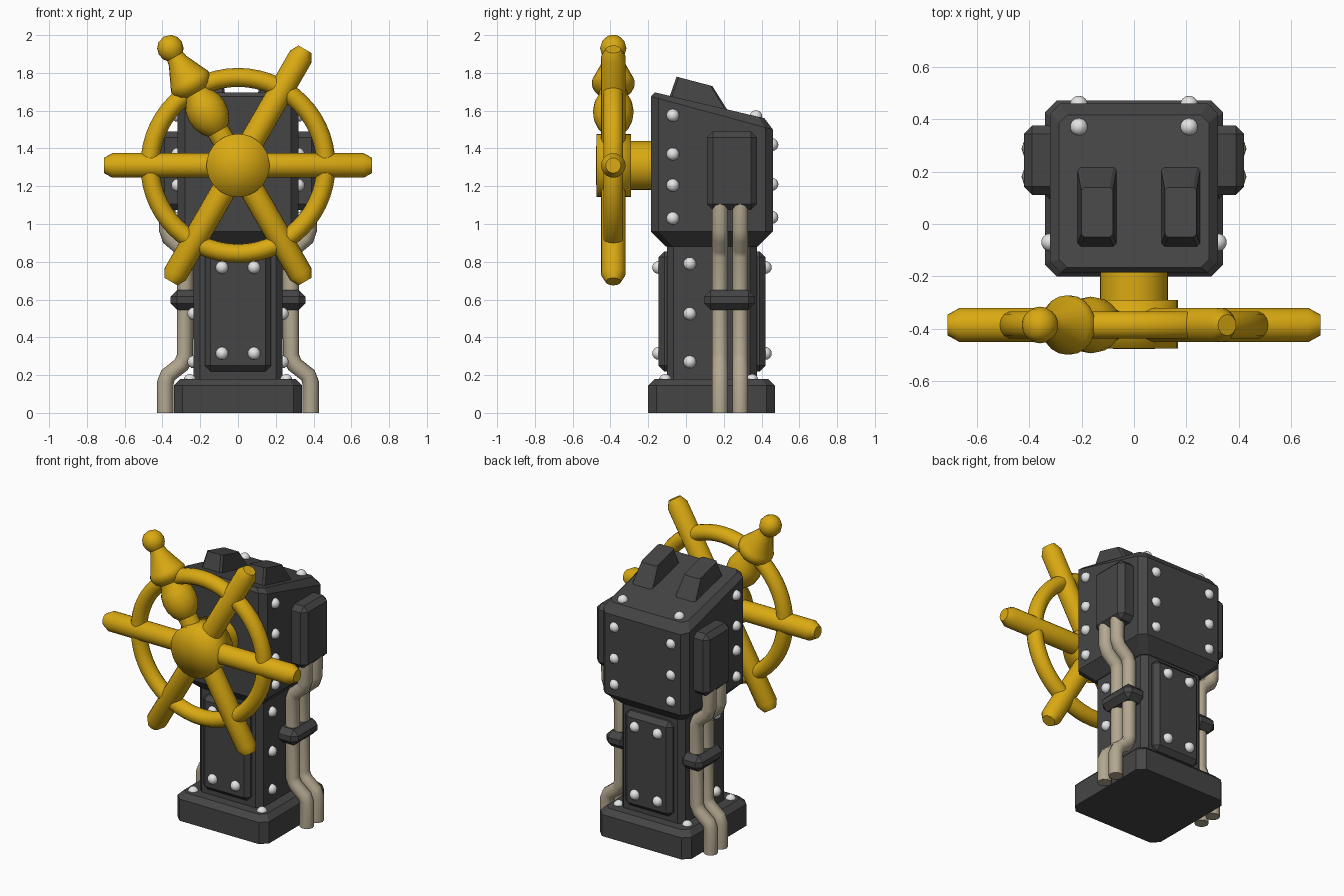
import bpy, bmesh, math
from mathutils import Matrix, Vector

if "Cube" in bpy.data.objects:
    bpy.data.objects.remove(bpy.data.objects["Cube"])


def material(name, rgb):
    m = bpy.data.materials.new(name)
    m.diffuse_color = (*rgb, 1)
    m.use_nodes = True
    m.node_tree.nodes["Principled BSDF"].inputs["Base Color"].default_value = m.diffuse_color
    return m


IRON = material("dark_iron", (0.06, 0.06, 0.06))
GOLD = material("yellow_paint", (0.70, 0.40, 0.006))
PIPE = material("beige_pipe", (0.45, 0.39, 0.28))
STEEL = material("pale_rivet", (0.78, 0.78, 0.78))


def finish(bm, name, mat, smooth=None):
    bmesh.ops.recalc_face_normals(bm, faces=bm.faces)
    me = bpy.data.meshes.new(name)
    bm.to_mesh(me)
    bm.free()
    me.materials.append(mat)
    ob = bpy.data.objects.new(name, me)
    bpy.context.collection.objects.link(ob)
    if smooth:
        bpy.ops.object.select_all(action='DESELECT')
        ob.select_set(True)
        bpy.context.view_layer.objects.active = ob
        bpy.ops.object.shade_smooth_by_angle(angle=math.radians(smooth))
    return ob


def loft(rings):
    """Stack of corner-cut rectangles: (x centre, half x, y0, y1, cut, z front, z back)."""
    bm = bmesh.new()
    loops = []
    for cx, hx, y0, y1, c, zf, zb in rings:
        pts = [(-hx + c, y0), (hx - c, y0), (hx, y0 + c), (hx, y1 - c),
               (hx - c, y1), (-hx + c, y1), (-hx, y1 - c), (-hx, y0 + c)]
        loops.append([bm.verts.new((cx + x, y, zf + (zb - zf) * (y - y0) / (y1 - y0)))
                      for x, y in pts])
    for a, b in zip(loops, loops[1:]):
        for i in range(8):
            j = (i + 1) % 8
            bm.faces.new((a[i], a[j], b[j], b[i]))
    bm.faces.new(loops[0][::-1])
    bm.faces.new(loops[-1])
    bmesh.ops.recalc_face_normals(bm, faces=bm.faces)
    return bm


def box(name, x, y, z, bevel):
    """Chamfered box from (min, max) ranges."""
    bm = bmesh.new()
    bmesh.ops.create_cube(bm, size=1)
    for v in bm.verts:
        for k, (lo, hi) in enumerate((x, y, z)):
            v.co[k] = lo if v.co[k] < 0 else hi
    bmesh.ops.bevel(bm, geom=bm.edges[:], offset=bevel, segments=1, affect='EDGES')
    return finish(bm, name, IRON)


def lathe(name, profile, place, mat, sides=20, smooth=40):
    """Turn (distance along axis, radius) points around local z."""
    bm = bmesh.new()
    vs = [bm.verts.new((r, 0, d)) for d, r in profile]
    es = [bm.edges.new(p) for p in zip(vs, vs[1:])]
    bmesh.ops.spin(bm, geom=vs + es, cent=(0, 0, 0), axis=(0, 0, 1),
                   angle=math.tau, steps=sides)
    bmesh.ops.remove_doubles(bm, verts=bm.verts, dist=1e-4)
    bmesh.ops.transform(bm, matrix=place, verts=bm.verts)
    return finish(bm, name, mat, smooth)


# Pedestal: base, column and head
finish(loft([(0, .34, -.2, .47, .045, 0, 0), (0, .34, -.2, .47, .045, .145, .145),
             (0, .305, -.165, .435, .035, .18, .18)]), "base", IRON)
finish(loft([(0, .235, -.1, .375, .035, .15, .15),
             (0, .235, -.1, .375, .035, .92, .92)]), "column", IRON)
finish(loft([(0, .24, -.105, .38, .035, .88, .88),
             (0, .32, -.185, .46, .04, .96, .96),
             (0, .32, -.185, .46, .04, 1.675, 1.50),
             (0, .285, -.165, .415, .03, 1.697, 1.56)]), "head", IRON)
box("front_panel", (-.175, .175), (-.145, -.05), (.22, .855), .03)
box("back_panel", (-.175, .175), (.32, .42), (.22, .855), .03)

# Top hoods with a recessed front opening
for side, cx in (("left", -.141), ("right", .178)):
    bm = loft([(cx, .076, -.095, .235, .012, 1.63, 1.56),
               (cx, .074, -.085, .215, .012, 1.68, 1.61),
               (cx, .060, -.05, .14, .012, 1.78, 1.73)])
    front = max(bm.faces, key=lambda f: -f.normal.y * (f.calc_area() > .006))
    bmesh.ops.inset_region(bm, faces=[front], thickness=.018)
    bmesh.ops.translate(bm, verts=front.verts, vec=(0, .03, 0))
    finish(bm, side + "_hood", IRON)

# Side boxes, clamps and pipes
path = [(.385, 0), (.385, .16), (.37, .2), (.30, .255), (.28, .3), (.28, .83),
        (.295, .87), (.36, .925), (.375, .97), (.375, 1.12)]
for side, s in (("left", -1), ("right", 1)):
    box(side + "_side_box", sorted((s * .28, s * .42)), (.11, .375), (1.075, 1.49), .032)
    box(side + "_pipe_clamp", sorted((s * .2, s * .358)), (.095, .365), (.545, .65), .035)
    for n, y in enumerate((.18, .287)):
        cu = bpy.data.curves.new("pipe", 'CURVE')
        cu.dimensions = '3D'
        cu.bevel_depth = .044
        cu.bevel_resolution = 3
        cu.use_fill_caps = True
        sp = cu.splines.new('POLY')
        sp.points.add(len(path) - 1)
        for p, (x, z) in zip(sp.points, path):
            p.co = (s * x, y, z, 1)
        cu.materials.append(PIPE)
        ob = bpy.data.objects.new(f"{side}_pipe_{n + 1}", cu)
        bpy.context.collection.objects.link(ob)
        bpy.ops.object.select_all(action='DESELECT')
        ob.select_set(True)
        bpy.context.view_layer.objects.active = ob
        bpy.ops.object.convert(target='MESH')
        bpy.ops.object.shade_smooth_by_angle(angle=math.radians(50))

# Rivets, mirrored left and right
spots = [(.32, -.07, z) for z in (1.575, 1.37, 1.205, 1.03)]
spots += [(.21, .455, z) for z in (1.42, 1.21, 1.035)]
spots += [(.21, .37, 1.568)]
spots += [(.235, .02, z) for z in (.79, .525, .27)]
spots += [(.085, y, z) for y in (-.145, .42) for z in (.77, .315)]
spots += [(.255, y, .172) for y in (-.11, .35)]
bm = bmesh.new()
for x, y, z in spots:
    for s in (-1, 1):
        bmesh.ops.create_uvsphere(bm, u_segments=14, v_segments=8, radius=.034,
                                  matrix=Matrix.Translation((s * x, y, z)))
finish(bm, "rivets", STEEL, 60)

# Wheel: shaft, hub, ring
CENTRE = Vector((0, -.385, 1.31))
to_front = Matrix.Translation((0, 0, 1.31)) @ Matrix.Rotation(math.pi / 2, 4, 'X')
lathe("wheel_shaft", [(.15, 0), (.15, .13), (.32, .13), (.32, 0)], to_front, GOLD, 32)
lathe("wheel_hub", [(.29, 0), (.29, .167), (.474, .167), (.477, 0)], to_front, GOLD, 32, 180)
ring = [(.385 + .053 * math.sin(a * math.tau / 14), .466 + .05 * math.cos(a * math.tau / 14))
        for a in range(15)]
lathe("wheel_ring", ring, to_front, GOLD, 56, 60)

# Five plain spokes and one turned handle with a ball tip
spoke = [(.05, 0), (.05, .065), (.665, .065), (.71, .04), (.71, 0)]
handle = [(.05, 0), (.05, .06), (.21, .06), (.235, .082), (.28, .102), (.33, .108),
          (.38, .1), (.42, .08), (.445, .075), (.465, .1), (.49, .113), (.515, .113),
          (.53, .105), (.64, .053), (.665, .048), (.685, .062), (.717, .07),
          (.75, .061), (.775, .04), (.787, 0)]
for n in range(6):
    place = (Matrix.Translation(CENTRE)
             @ Matrix.Rotation(math.pi / 2 - n * math.pi / 3, 4, 'Y'))
    lathe("turned_handle" if n == 2 else f"spoke_{n + 1}",
          handle if n == 2 else spoke, place, GOLD, 20, 40)
